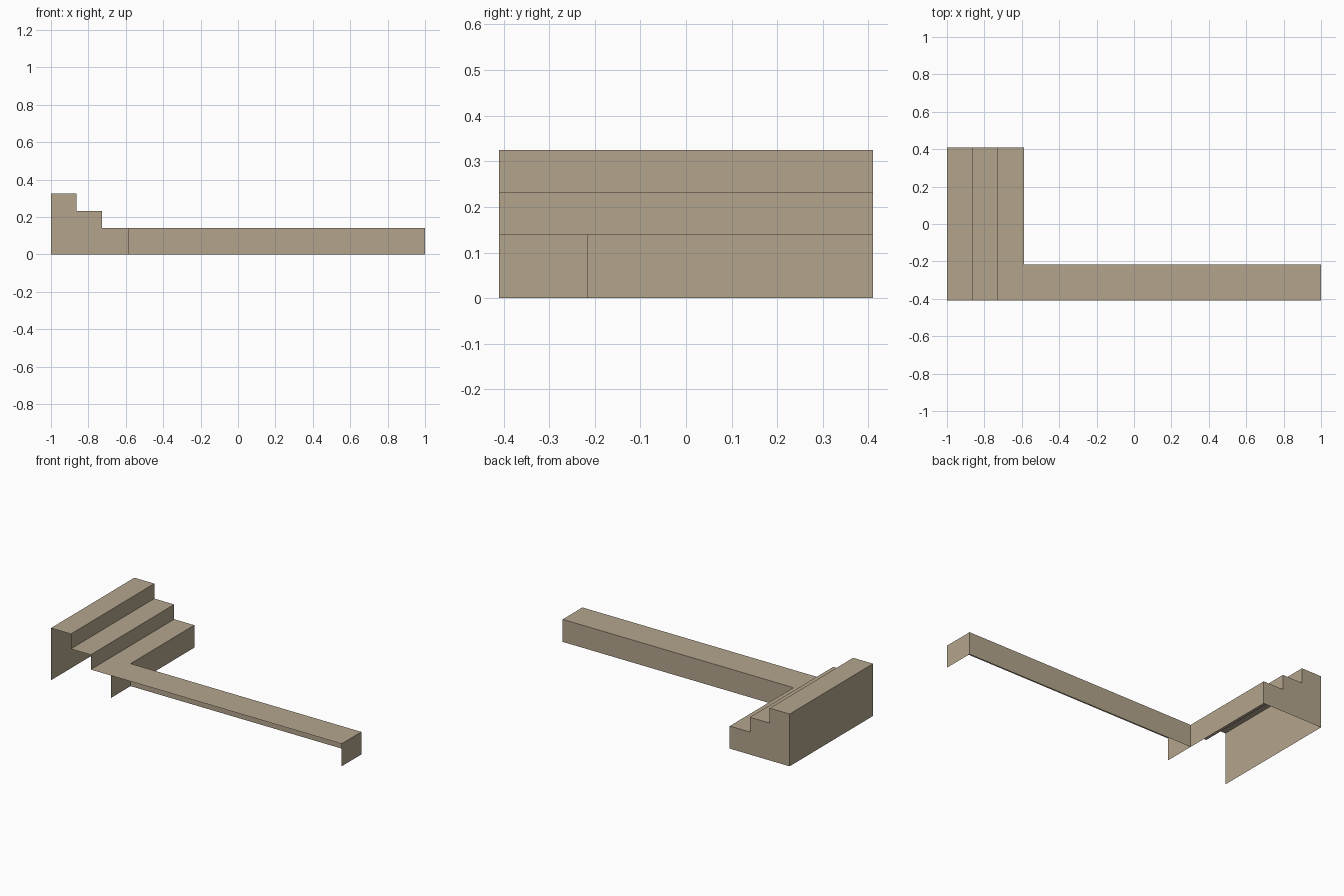
import bpy, bmesh

if "Cube" in bpy.data.objects:
    bpy.data.objects.remove(bpy.data.objects["Cube"])

stone = bpy.data.materials.new("tan_stone")
stone.diffuse_color = (0.456, 0.376, 0.268, 1)
stone.use_nodes = True
stone.node_tree.nodes["Principled BSDF"].inputs["Base Color"].default_value = stone.diffuse_color


def open_shell(name, profile, y0, y1, skip_first=False):
    """Sweep an (x, z) profile along y and close only the back; front and base stay open."""
    bm = bmesh.new()
    front = [bm.verts.new((x, y0, z)) for x, z in profile]
    back = [bm.verts.new((x, y1, z)) for x, z in profile]
    for i in range(1 if skip_first else 0, len(profile) - 1):
        bm.faces.new((front[i], front[i + 1], back[i + 1], back[i]))
    bm.faces.new(back)
    for v in [v for v in bm.verts if not v.link_faces]:
        bm.verts.remove(v)
    mesh = bpy.data.meshes.new(name)
    bm.to_mesh(mesh)
    bm.free()
    mesh.materials.append(stone)
    obj = bpy.data.objects.new(name, mesh)
    bpy.context.collection.objects.link(obj)
    return obj


FRONT, BACK, LOW = -0.41, 0.41, 0.14
EDGE = -0.588

# Three-step staircase block
open_shell("stairs", [(-1, 0), (-1, 0.325), (-0.863, 0.325), (-0.863, 0.232),
                      (-0.726, 0.232), (-0.726, LOW), (EDGE, LOW), (EDGE, 0)],
           FRONT, BACK)

# Long low walkway leading off the bottom step
open_shell("walkway", [(EDGE, 0), (EDGE, LOW), (1, LOW), (1, 0)],
           FRONT, -0.216, skip_first=True)
